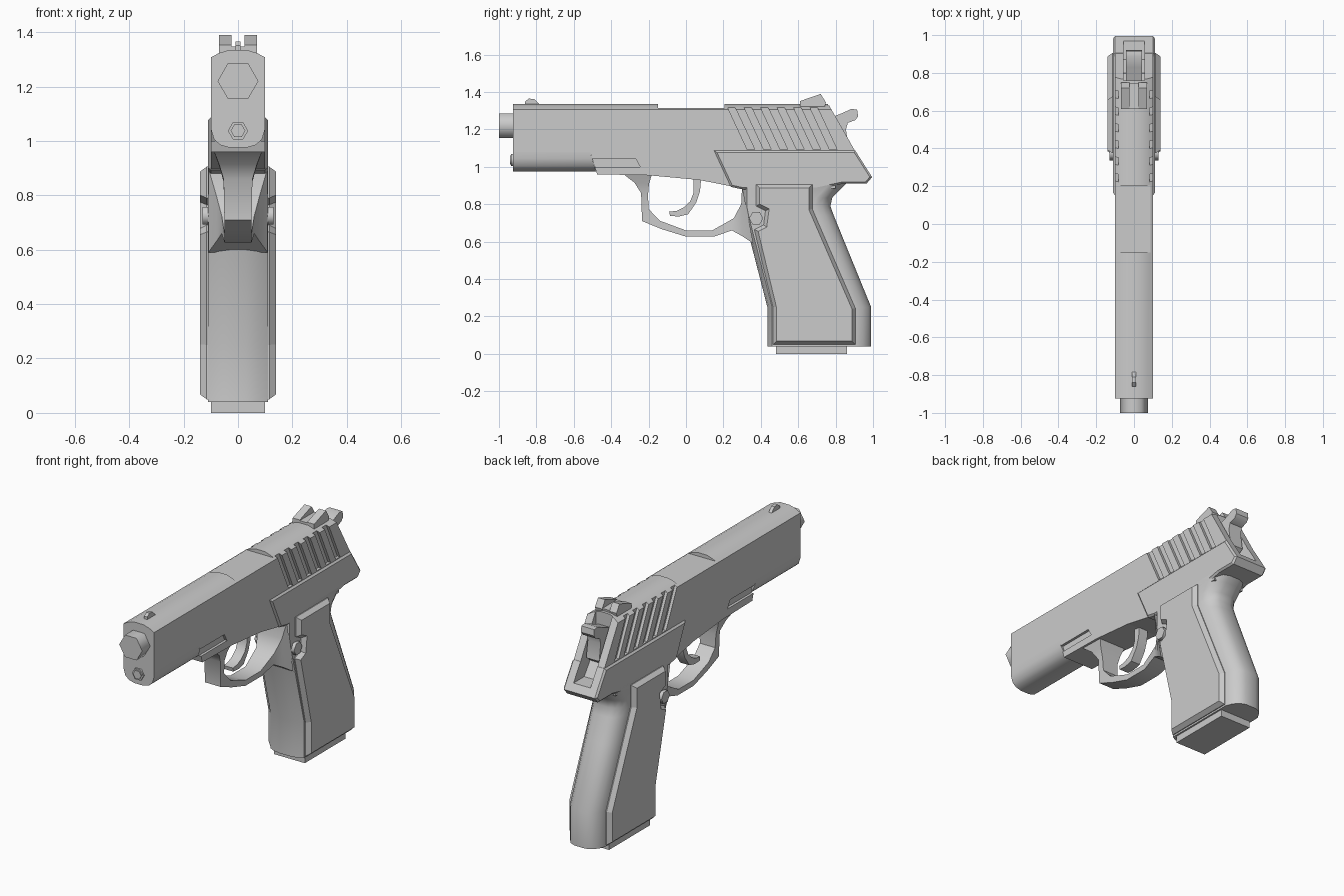
import bpy, bmesh, math
from mathutils import Matrix, Vector

if "Cube" in bpy.data.objects:
    bpy.data.objects.remove(bpy.data.objects["Cube"])


def finish(name, bm, smooth=None):
    bmesh.ops.recalc_face_normals(bm, faces=bm.faces)
    me = bpy.data.meshes.new(name)
    bm.to_mesh(me)
    bm.free()
    ob = bpy.data.objects.new(name, me)
    bpy.context.collection.objects.link(ob)
    if smooth:
        bpy.ops.object.select_all(action='DESELECT')
        ob.select_set(True)
        bpy.context.view_layer.objects.active = ob
        bpy.ops.object.shade_smooth_by_angle(angle=math.radians(smooth))
    return ob


def loft(bm, rings, closed=False):
    vs = [[bm.verts.new(p) for p in r] for r in rings]
    n = len(vs[0])
    for a, b in zip(vs, vs[1:]):
        for i in range(n):
            j = (i + 1) % n
            bm.faces.new((a[i], a[j], b[j], b[i]))
    return bm.faces.new(vs[0]), bm.faces.new(vs[-1])


def prism(name, pts, spans, chamfer=None, smooth=None):
    """Side (y, z) profile extruded across each (x0, x1) span."""
    bm = bmesh.new()
    for x0, x1 in spans:
        part = bmesh.new()
        caps = loft(part, [[(x, y, z) for y, z in pts] for x in (x0, x1)])
        bmesh.ops.recalc_face_normals(part, faces=part.faces)
        if chamfer:
            bmesh.ops.inset_region(part, faces=list(caps), thickness=chamfer[0],
                                   depth=chamfer[1], use_even_offset=True)
        tmp = bpy.data.meshes.new("tmp")
        part.to_mesh(tmp)
        part.free()
        bm.from_mesh(tmp)
        bpy.data.meshes.remove(tmp)
    return finish(name, bm, smooth)


def section(name, half, y0, end, smooth=None):
    """Mirrored (x, z) cross-section running along y, ending at end(z)."""
    ring = half + [(-x, z) for x, z in reversed(half)]
    bm = bmesh.new()
    loft(bm, [[(x, y0, z) for x, z in ring], [(x, end(z), z) for x, z in ring]])
    return finish(name, bm, smooth)


def hexagon(name, r, loc, depth, axis, r2=None):
    bm = bmesh.new()
    rot = Matrix.Rotation(math.pi / 2, 4, axis)
    spin = Matrix.Rotation(math.pi / 6 if axis == 'X' else 0, 4, 'Z')
    if axis == 'X':
        spin = Matrix.Rotation(math.pi / 2, 4, 'Z')
    bmesh.ops.create_cone(bm, cap_ends=True, segments=6, radius1=r, radius2=r2 or r,
                          depth=depth, matrix=Matrix.Translation(loc) @ rot @ spin)
    return finish(name, bm, 65)


def cut(ob, cutter):
    cutter.hide_render = True
    cutter.hide_viewport = False
    cutter.display_type = 'WIRE'
    m = ob.modifiers.new("cut", 'BOOLEAN')
    m.operation = 'DIFFERENCE'
    m.solver = 'EXACT'
    m.object = cutter


def both(a, b):
    return [(a, b), (-b, -a)]


# Slide with rounded top and sloped rear
slide = section("slide", [(.1, 1.08), (.1, 1.307), (.07, 1.323), (.03, 1.335)],
                -.925, lambda z: .77 + (1.32 - z) * .57, 25)

# Dust cover under the slide
section("dust_cover", [(.1, 1.09), (.1, 1.045), (.088, 1.005), (.065, .985), (.03, .975)],
        -.925, lambda z: -.515 + (1.09 - z) * .3, 40)

# Middle frame and wider rear frame plate
frame = prism("middle_frame", [(-.515, 1.09), (-.475, .96), (-.2, .955), (.07, .93),
                               (.3, .885), (.8, .885), (.8, 1.09)], [(-.1, .1)])
plate = prism("rear_frame", [(.15, 1.087), (.24, .893), (.3, .88), (.7, .88), (.84, .91),
                             (.965, .91), (.995, .945), (.905, 1.087)],
              [(-.1, .1)], (.01, .01))

# Side slots in the frame
cut(frame, prism("slot_cutter", [(-.6, 1.045), (-.27, 1.045), (-.245, 1.0), (-.6, 1.0)],
                 both(.085, .2)))

# Diagonal grip grooves in the slide
grooves = bmesh.new()
for i in range(6):
    y = .225 + i * .088
    for s in (-1, 1):
        prof = [(y - .02, 1.355), (y + .02, 1.355), (y + .143, 1.092), (y + .103, 1.092)]
        part = bmesh.new()
        loft(part, [[(s * x, a, b) for a, b in prof] for x in (.083, .2)])
        bmesh.ops.recalc_face_normals(part, faces=part.faces)
        tmp = bpy.data.meshes.new("tmp")
        part.to_mesh(tmp)
        part.free()
        grooves.from_mesh(tmp)
        bpy.data.meshes.remove(tmp)
cut(slide, finish("groove_cutter", grooves))

# Ejection port and hammer channel
cut(slide, prism("port_cutter", [(-.15, 1.4), (-.15, 1.314), (.205, 1.314), (.205, 1.4)],
                 [(-.2, .2)]))
channel = prism("channel_cutter", [(.76, 1.45), (.76, 1.14), (.87, .985), (1.2, .985),
                                   (1.2, 1.45)], [(-.055, .055)])
cut(slide, channel)
cut(plate, channel)

# Barrel and recoil rod
hexagon("barrel", .075, (0, -.95, 1.22), .1, 'X')
hexagon("recoil_rod", .037, (0, -.925, 1.037), .02, 'X')
hexagon("recoil_rod_tip", .027, (0, -.93, 1.037), .022, 'X')

# Sights
prism("front_sight", [(-.86, 1.325), (-.86, 1.35), (-.84, 1.365), (-.81, 1.362), (-.775, 1.325)],
      [(-.01, .01)])
prism("rear_sight", [(.61, 1.315), (.61, 1.352), (.72, 1.39), (.748, 1.345), (.74, 1.315)],
      both(.024, .07))
prism("rear_sight_base", [(.61, 1.315), (.61, 1.348), (.745, 1.348), (.74, 1.315)],
      [(-.065, .065)])

# Hammer
prism("hammer", [(.74, 1.25), (.83, 1.285), (.885, 1.31), (.915, 1.305), (.92, 1.27),
                 (.905, 1.25), (.865, 1.235), (.855, 1.2), (.87, 1.1), (.8, 1.05), (.74, 1.1)],
      [(-.042, .042)], smooth=40)

# Grip lofted through (z, front y, back y) levels
grip = bmesh.new()
rings = []
for z, f, b in [(.04, .435, .99), (.25, .435, .99), (.6, .345, .847), (.74, .31, .79),
                (.79, .3, .772), (.835, .3, .782), (.88, .3, .825), (.925, .3, .87)]:
    half = [(.03, f), (.075, f + .008), (.11, f + .025), (.11, b - .085),
            (.095, b - .045), (.07, b - .015), (.035, b)]
    rings.append([(x, y, z) for x, y in half] + [(-x, y, z) for x, y in reversed(half)])
loft(grip, rings)
finish("grip", grip, 40)

# Magazine base plate
prism("magazine_base", [(.48, 0), (.86, 0), (.86, .06), (.48, .06)], [(-.1, .1)])

# Raised grip panels and hex buttons
prism("grip_panels", [(.375, .905), (.675, .905), (.675, .775), (.905, .245), (.905, .05),
                      (.465, .05), (.465, .25), (.365, .665), (.415, .69), (.425, .765),
                      (.375, .79)], [(-.115, .115)], (.018, .025))
for side, x in (("right", .115), ("left", -.115)):
    hexagon("grip_button_" + side, .038, (x, .375, .725), .03, 'Y')

# Trigger guard: outer point, inner point, half width
guard = bmesh.new()
rings = []
for yo, zo, yi, zi, w in [(-.34, .965, -.18, .965, .09), (-.275, .915, -.198, .91, .07),
                          (-.24, .86, -.203, .85, .053), (-.235, .71, -.2, .775, .05),
                          (-.13, .667, -.14, .712, .05), (0, .627, 0, .66, .05),
                          (.15, .627, .14, .66, .05), (.245, .66, .255, .725, .06),
                          (.3, .63, .295, .8, .08), (.36, .59, .3, .9, .109)]:
    rings.append([(-w, yo, zo), (w, yo, zo), (w, yi, zi), (-w, yi, zi)])
loft(guard, rings)
finish("trigger_guard", guard, 40)

# Trigger
prism("trigger", [(.04, .95), (.04, .86), (.022, .815), (-.012, .783), (-.05, .765),
                  (-.09, .76), (-.085, .737), (-.035, .735), (.012, .747), (.055, .81),
                  (.075, .87), (.082, .95)], [(-.03, .03)], smooth=40)
